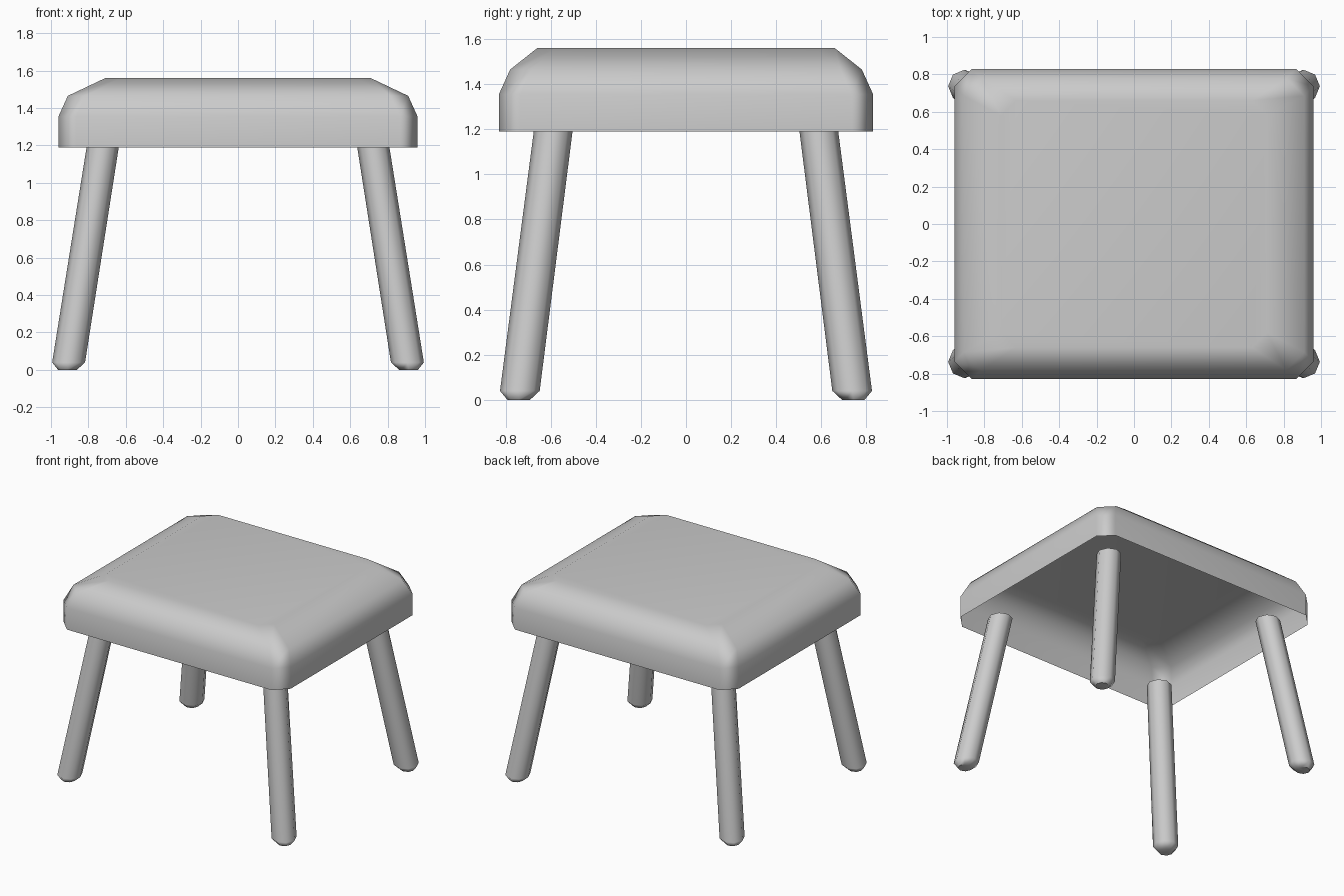
import bpy, bmesh
from math import cos, sin, pi, radians

if "Cube" in bpy.data.objects:
    bpy.data.objects.remove(bpy.data.objects["Cube"])


def loft(name, rings, cap_start, cap_end):
    """Skin a stack of rings (bottom to top) with optional end caps."""
    bm = bmesh.new()
    loops = [[bm.verts.new(p) for p in ring] for ring in rings]
    n = len(loops[0])
    for low, high in zip(loops, loops[1:]):
        for i in range(n):
            j = (i + 1) % n
            bm.faces.new((low[i], low[j], high[j], high[i]))
    if cap_start:
        bm.faces.new(loops[0][::-1])
    if cap_end:
        bm.faces.new(loops[-1])
    mesh = bpy.data.meshes.new(name)
    bm.to_mesh(mesh)
    bm.free()
    obj = bpy.data.objects.new(name, mesh)
    bpy.context.collection.objects.link(obj)
    bpy.ops.object.select_all(action='DESELECT')
    obj.select_set(True)
    bpy.context.view_layer.objects.active = obj
    bpy.ops.object.shade_smooth_by_angle(angle=radians(50))
    obj.modifiers.new("weighted_normals", 'WEIGHTED_NORMAL').keep_sharp = True
    return obj


def chamfered_rect(hx, hy, c, z):
    """Rectangle outline with cut corners, counter-clockwise."""
    return [(hx, -hy + c, z), (hx, hy - c, z), (hx - c, hy, z), (-hx + c, hy, z),
            (-hx, hy - c, z), (-hx, -hy + c, z), (-hx + c, -hy, z), (hx - c, -hy, z)]


def octagon(cx, cy, r, z):
    return [(cx + r * cos(i * pi / 4), cy + r * sin(i * pi / 4), z) for i in range(8)]


# Seat: cushion-shaped shell, open underneath
loft("seat", [chamfered_rect(0.96, 0.83, 0.095, 1.19),
              chamfered_rect(0.96, 0.83, 0.095, 1.355),
              chamfered_rect(0.91, 0.78, 0.095, 1.465),
              chamfered_rect(0.71, 0.66, 0.08, 1.56)], False, True)

# Legs: splayed eight-sided posts with bevelled feet
foot, top, top_z, bevel = (0.912, 0.742), (0.722, 0.588), 1.2, 0.04
for sy, row in ((-1, "front"), (1, "back")):
    for sx, side in ((-1, "left"), (1, "right")):
        rings = []
        for z, r in ((0, 0.05), (bevel, 0.088), (top_z, 0.086)):
            t = z / top_z
            cx = sx * (foot[0] + (top[0] - foot[0]) * t)
            cy = sy * (foot[1] + (top[1] - foot[1]) * t)
            rings.append(octagon(cx, cy, r, z))
        loft(f"{row}_{side}_leg", rings, True, True)
